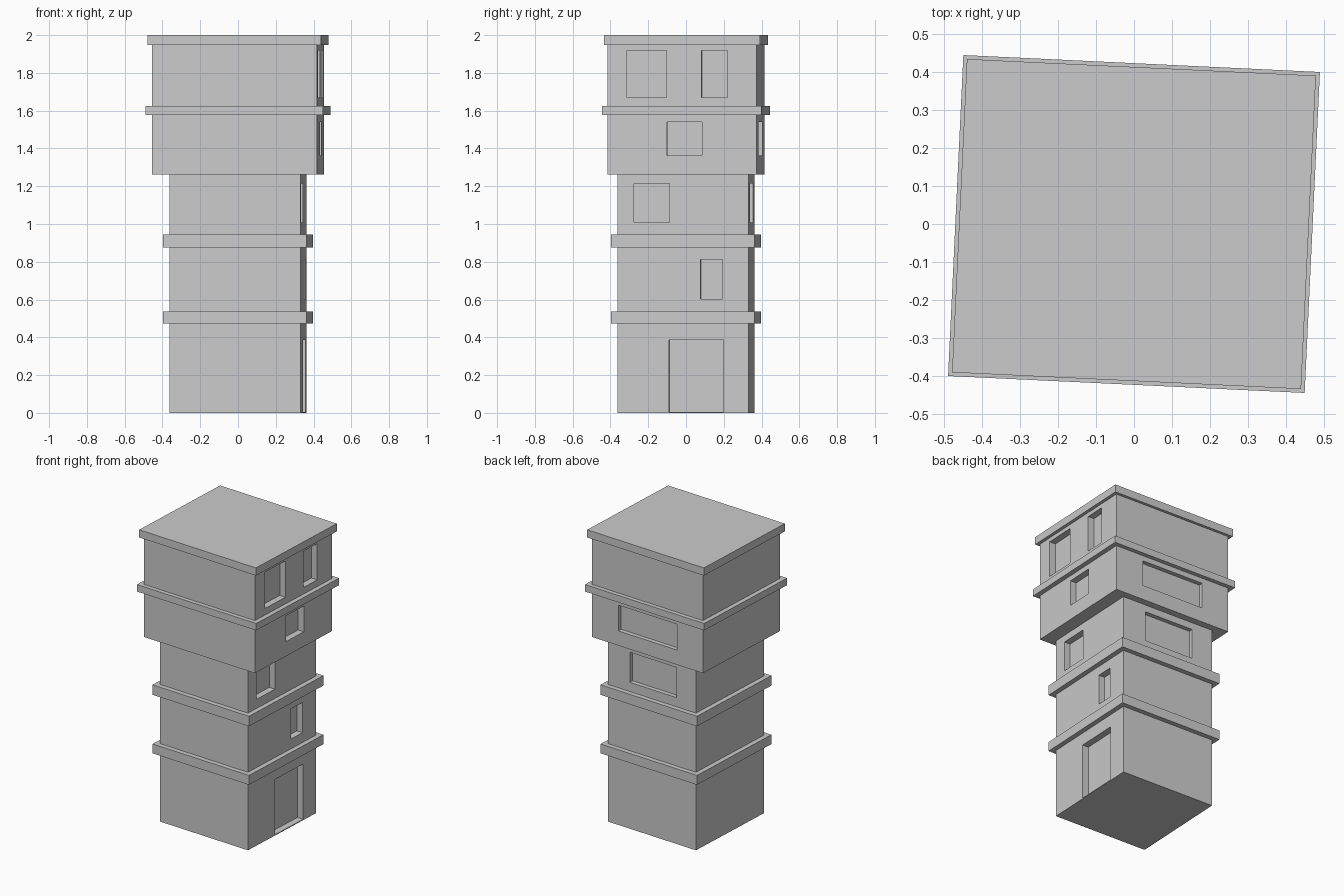
import bpy, math

if "Cube" in bpy.data.objects:
    bpy.data.objects.remove(bpy.data.objects["Cube"])

TURN = math.radians(-2.72)   # whole tower is turned slightly about z


def box(name, x0, x1, y0, y1, z0, z1):
    """Box given in the tower's own (unturned) axes."""
    bpy.ops.mesh.primitive_cube_add(size=1)
    ob = bpy.context.object
    ob.name = name
    c, s = math.cos(TURN), math.sin(TURN)
    cx, cy = (x0 + x1) / 2, (y0 + y1) / 2
    ob.location = (cx * c - cy * s, cx * s + cy * c, (z0 + z1) / 2)
    ob.rotation_euler.z = TURN
    ob.scale = (x1 - x0, y1 - y0, z1 - z0)
    bpy.ops.object.transform_apply(location=True, rotation=True, scale=True)
    return ob


def slab(name, hx, hy, z0, z1):
    return box(name, -hx, hx, -hy, hy, z0, z1)


def recess(body, name, side, face, depth, a, b, z0, z1):
    """Cut a shallow rectangular recess into the +x or +y wall."""
    lo, hi = face - depth, face + 0.1
    cutter = (box(name, lo, hi, a, b, z0, z1) if side == "x"
              else box(name, a, b, lo, hi, z0, z1))
    mod = body.modifiers.new(name, "BOOLEAN")
    mod.operation = "DIFFERENCE"
    mod.solver = "EXACT"
    mod.object = cutter
    bpy.context.view_layer.objects.active = body
    bpy.ops.object.modifier_apply(modifier=mod.name)
    bpy.data.objects.remove(cutter, do_unlink=True)


# Main volumes
L = 0.347
UX, UY = 0.438, 0.394
lower = slab("lower_tower", L, L, 0, 1.262)
upper = slab("upper_tower", UX, UY, 1.262, 1.947)

# Floor bands and roof
slab("lower_band_1", 0.38, 0.38, 0.472, 0.537)
slab("lower_band_2", 0.38, 0.38, 0.875, 0.944)
slab("upper_band", 0.47, 0.423, 1.576, 1.624)
slab("roof_slab", 0.46, 0.413, 1.947, 2.0)

# Door and windows on the +x wall
D = 0.045
for name, a, b, z0, z1 in [("door", -0.073, 0.215, 0.006, 0.386),
                           ("small_window", 0.094, 0.210, 0.604, 0.812),
                           ("mid_window", -0.260, -0.071, 1.007, 1.214)]:
    recess(lower, name, "x", L, D, a, b, z0, z1)
for name, a, b, z0, z1 in [("overhang_window", -0.079, 0.105, 1.363, 1.540),
                           ("top_window_left", -0.293, -0.082, 1.670, 1.919),
                           ("top_window_right", 0.103, 0.241, 1.670, 1.919)]:
    recess(upper, name, "x", UX, D, a, b, z0, z1)

# Wide windows on the +y wall
recess(lower, "wide_window_low", "y", L, 0.03, -0.192, 0.175, 1.007, 1.214)
recess(upper, "wide_window_high", "y", UY, 0.03, -0.235, 0.229, 1.363, 1.540)
